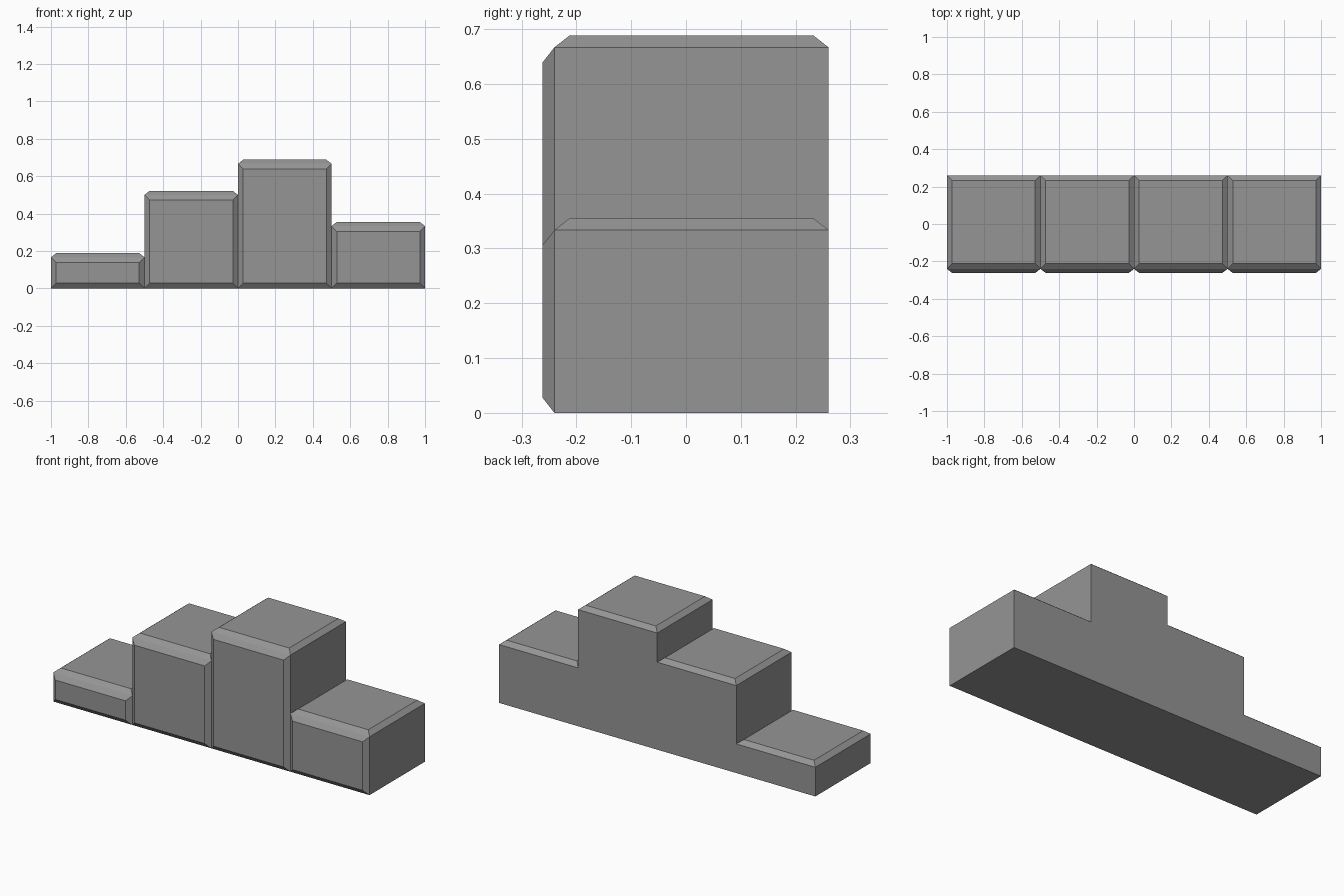
import bpy
import bmesh

cube = bpy.data.objects.get("Cube")
if cube:
    bpy.data.objects.remove(cube, do_unlink=True)

WIDTH = 0.5                          # width of one column
SHOULDERS = [1/6, 0.5, 2/3, 1/3]     # column heights below the raised panels
FRONT, BACK = -0.24, 0.26
BEVEL, RAISE = 0.028, 0.022          # sloped border and rise of each panel

grey = bpy.data.materials.new("mid_grey")
grey.use_nodes = True
colour = (0.30, 0.30, 0.30, 1)
grey.diffuse_color = colour
grey.node_tree.nodes["Principled BSDF"].inputs["Base Color"].default_value = colour

bm = bmesh.new()


def add_face(points):
    return bm.faces.new([bm.verts.new(p) for p in points])


# Stepped outline shared by the flat back and the side walls
outline = [(-1, 0)]
for i, height in enumerate(SHOULDERS):
    left = -1 + i * WIDTH
    outline += [(left, height), (left + WIDTH, height)]
outline.append((1, 0))

# Flat back
add_face([(x, BACK, z) for x, z in outline])

# Underside, walls and column tops
tops = []
for (x1, z1), (x2, z2) in zip(outline, outline[1:] + outline[:1]):
    face = add_face([(x1, FRONT, z1), (x2, FRONT, z2), (x2, BACK, z2), (x1, BACK, z1)])
    if z1 == z2 and z1 > 0:
        tops.append(face)

# Column fronts
fronts = []
for i, height in enumerate(SHOULDERS):
    a, b = -1 + i * WIDTH, -1 + (i + 1) * WIDTH
    fronts.append(add_face([(a, FRONT, 0), (b, FRONT, 0), (b, FRONT, height), (a, FRONT, height)]))

# Raise a bevelled panel on every front and top
bm.normal_update()
bmesh.ops.inset_individual(bm, faces=fronts + tops, thickness=BEVEL, depth=RAISE,
                           use_even_offset=True)
bmesh.ops.remove_doubles(bm, verts=bm.verts, dist=0.0001)
bm.normal_update()

mesh = bpy.data.meshes.new("stepped_blocks")
bm.to_mesh(mesh)
bm.free()
mesh.materials.append(grey)
blocks = bpy.data.objects.new("stepped_blocks", mesh)
bpy.context.collection.objects.link(blocks)
